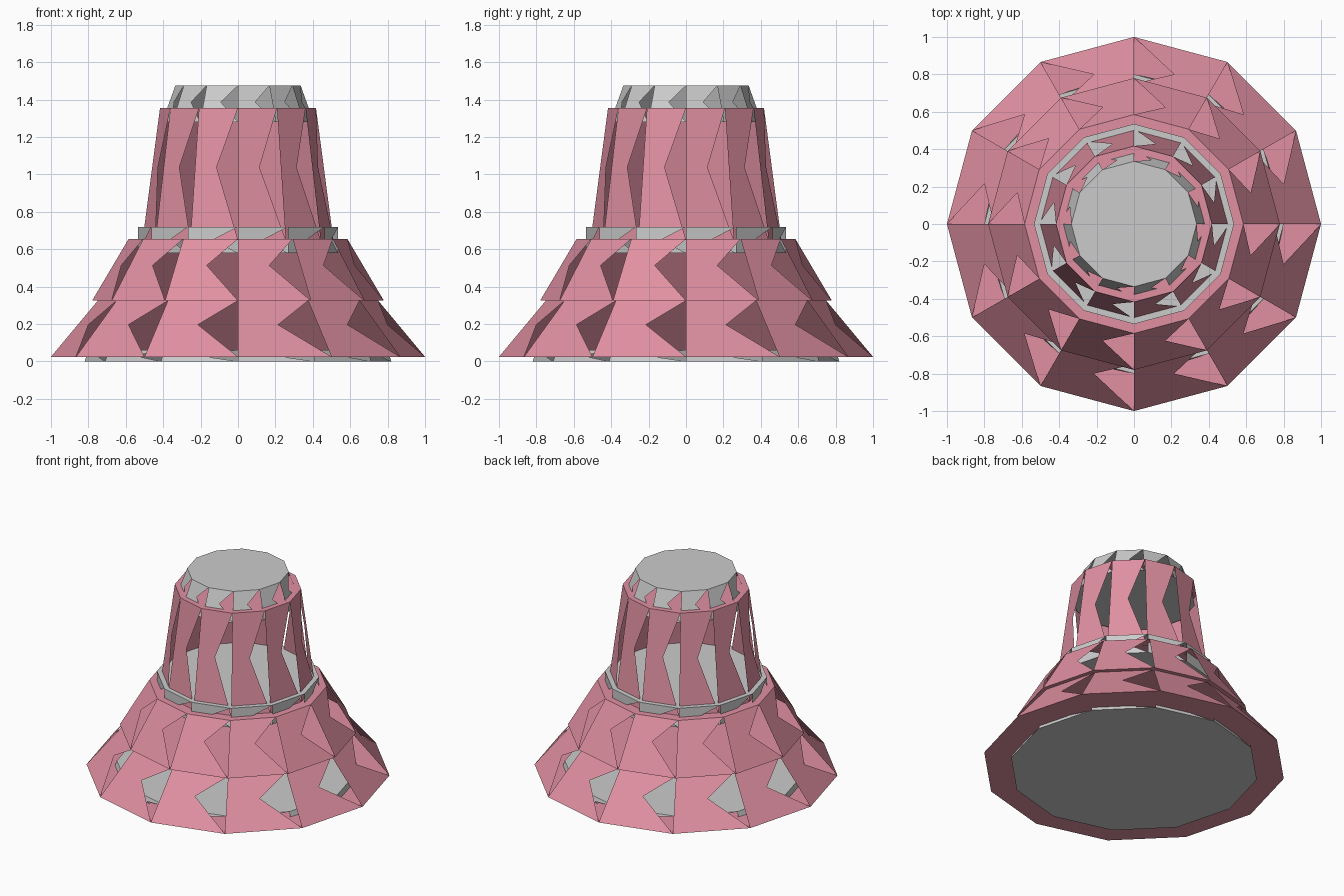
import bpy, bmesh
from math import cos, sin, pi

if "Cube" in bpy.data.objects:
    bpy.data.objects.remove(bpy.data.objects["Cube"])

N = 12
pink = bpy.data.materials.new("pink")
pink.diffuse_color = (0.75, 0.28, 0.36, 1)
pink.use_nodes = True
pink.node_tree.nodes["Principled BSDF"].inputs["Base Color"].default_value = pink.diffuse_color


def ring(bm, r, z):
    return [bm.verts.new((r * cos(2 * pi * i / N), r * sin(2 * pi * i / N), z)) for i in range(N)]


def frustum(name, z0, z1, r0, r1, mat=None):
    bm = bmesh.new()
    b, t = ring(bm, r0, z0), ring(bm, r1, z1)
    # each side panel is three quarters filled, with a triangular opening
    for i in range(N):
        j = (i + 1) % N
        mid = bm.verts.new((b[i].co * r1 + t[j].co * r0) / (r0 + r1))
        bm.faces.new((b[i], b[j], mid))
        bm.faces.new((b[i], mid, t[i]))
        bm.faces.new((mid, t[j], t[i]))
    # closed ends
    bm.faces.new(t)
    bm.faces.new(b[::-1])
    me = bpy.data.meshes.new(name)
    bm.to_mesh(me)
    bm.free()
    ob = bpy.data.objects.new(name, me)
    bpy.context.collection.objects.link(ob)
    if mat:
        me.materials.append(mat)


# Pink flared shells
frustum("lower_skirt", 0.025, 0.325, 1.0, 0.75, pink)
frustum("upper_skirt", 0.325, 0.655, 0.78, 0.585, pink)
frustum("tower_shell", 0.65, 1.355, 0.51, 0.417, pink)

# Grey plates
frustum("base_plate", 0.0, 0.06, 0.82, 0.80)
frustum("middle_plate", 0.58, 0.72, 0.535, 0.535)
frustum("top_cap", 1.28, 1.475, 0.405, 0.335)
